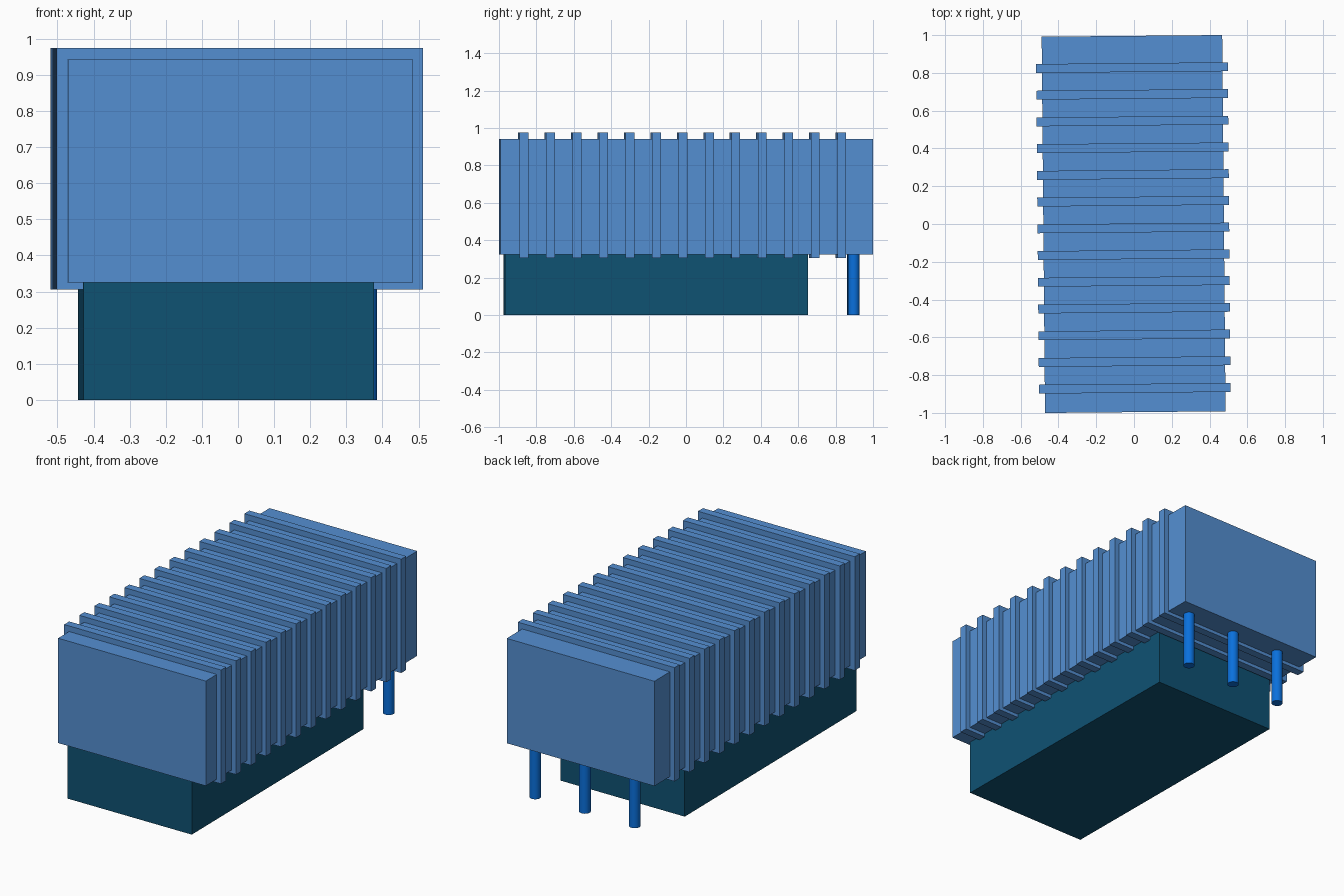
import bpy, math
from mathutils import Matrix

if "Cube" in bpy.data.objects:
    bpy.data.objects.remove(bpy.data.objects["Cube"])

TILT = Matrix.Rotation(0.009, 4, 'Z')  # whole model is turned very slightly


def material(name, rgb):
    m = bpy.data.materials.new(name)
    lin = [(c / 255 / 12.92 if c < 11 else ((c / 255 + 0.055) / 1.055) ** 2.4) for c in rgb]
    m.diffuse_color = (*lin, 1)
    m.use_nodes = True
    m.node_tree.nodes["Principled BSDF"].inputs["Base Color"].default_value = m.diffuse_color
    return m


BODY = material("light blue", (84, 143, 210))
BASE = material("dark teal", (15, 82, 115))
PIN = material("bright blue", (10, 112, 220))


def finish(name, mat):
    o = bpy.context.object
    o.name = name
    o.data.materials.append(mat)
    o.matrix_world = TILT @ o.matrix_world
    return o


def box(name, mat, x, y, z):
    """Box from (min, max) ranges on each axis."""
    bpy.ops.mesh.primitive_cube_add(size=1)
    o = bpy.context.object
    mid = [(a + b) / 2 for a, b in (x, y, z)]
    size = [b - a for a, b in (x, y, z)]
    o.data.transform(Matrix.Translation(mid) @ Matrix.Diagonal((*size, 1)))
    return finish(name, mat)


# main coil body and lower block
box("coil_body", BODY, (-0.48, 0.476), (-0.996, 0.996), (0.325, 0.942))
box("base_block", BASE, (-0.437, 0.368), (-0.971, 0.648), (0.0, 0.33))

# thirteen winding bands wrapped around the body
for i in range(13):
    y = -0.87 + i * 0.1415
    box(f"winding_band_{i + 1}", BODY, (-0.511, 0.504), (y - 0.0235, y + 0.0235), (0.305, 0.975))

# three round pins under the back end
for i in range(3):
    bpy.ops.mesh.primitive_cylinder_add(vertices=32, radius=0.031, depth=0.34)
    bpy.context.object.data.transform(Matrix.Translation((0.04 + (i - 1) * 0.322, 0.894, 0.17)))
    pin = finish(f"pin_{i + 1}", PIN)
    bpy.ops.object.shade_smooth_by_angle(angle=math.radians(35))
